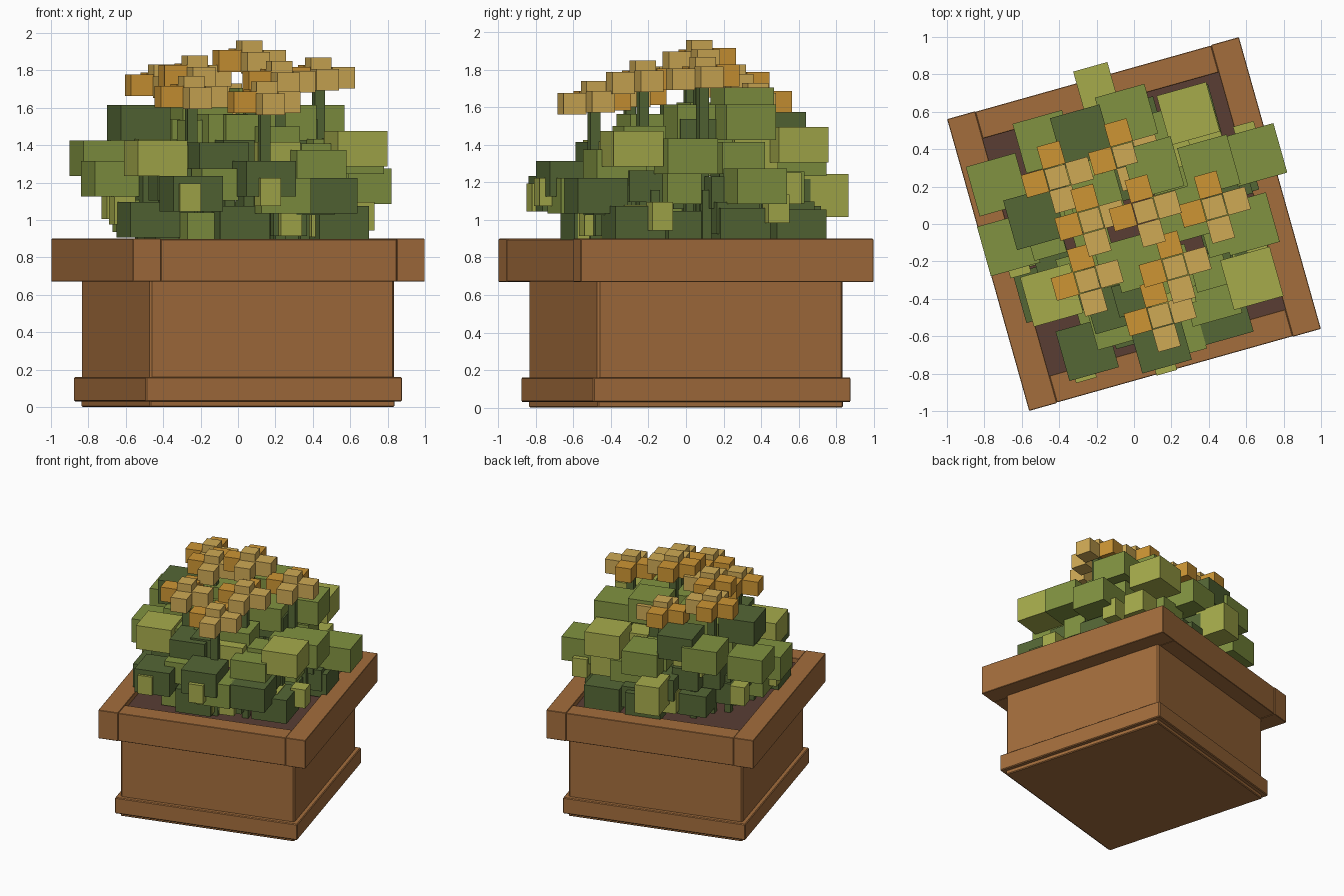
import bpy, bmesh, math, random
from mathutils import Matrix, Vector

cube = bpy.data.objects.get("Cube")
if cube:
    bpy.data.objects.remove(cube, do_unlink=True)

random.seed(4)
TURN = Matrix.Rotation(math.radians(15.7), 4, 'Z')


def material(name, colour):
    m = bpy.data.materials.new(name)
    m.use_nodes = True
    m.diffuse_color = (*colour, 1)
    m.node_tree.nodes["Principled BSDF"].inputs["Base Color"].default_value = (*colour, 1)
    return m


WOOD = material("wood brown", (0.37, 0.155, 0.046))
SOIL = material("soil brown", (0.10, 0.047, 0.034))
DARK = material("dark leaf green", (0.09, 0.135, 0.036))
MID = material("leaf green", (0.22, 0.29, 0.052))
LIGHT = material("light leaf green", (0.38, 0.41, 0.071))
ORANGE = material("petal orange", (0.61, 0.30, 0.034))
YELLOW = material("petal yellow", (0.62, 0.40, 0.09))


def boxes(name, mat, items, bevel=0.0):
    """One object made of boxes: (world centre, size), all turned with the pot."""
    bm = bmesh.new()
    for centre, size in items:
        bmesh.ops.create_cube(bm, size=1, matrix=Matrix.Translation(centre) @ TURN
                              @ Matrix.Diagonal((*size, 1)))
    mesh = bpy.data.meshes.new(name)
    bm.to_mesh(mesh)
    bm.free()
    mesh.materials.append(mat)
    ob = bpy.data.objects.new(name, mesh)
    bpy.context.collection.objects.link(ob)
    if bevel:
        mod = ob.modifiers.new("edge", 'BEVEL')
        mod.width, mod.segments = bevel, 1
    return ob


def slab(name, mat, half, low, high, bevel=0.006):
    boxes(name, mat, [((0, 0, (low + high) / 2), (2 * half, 2 * half, high - low))], bevel)


# Pot
slab("pot_foot", WOOD, 0.68, 0, 0.05)
slab("pot_body", WOOD, 0.68, 0.02, 0.70, 0.012)
slab("base_trim", WOOD, 0.713, 0.03, 0.16)
slab("soil", SOIL, 0.66, 0.69, 0.86, 0)
HALF, BOARD = 0.81, 0.155
for side, label in ((-1, "right"), (1, "left")):
    boxes("rim_board_" + label, WOOD,
          [(TURN @ Vector((side * (HALF - BOARD / 2), 0, 0.785)), (BOARD, 2 * HALF, 0.23))], 0.003)
for side, label in ((-1, "front"), (1, "back")):
    boxes("rim_board_" + label, WOOD,
          [(TURN @ Vector((0, side * (HALF - BOARD / 2), 0.784)),
            (2 * (HALF - BOARD), BOARD - 0.006, 0.226))], 0.003)

# Large outer leaves
LARGE = (0.275, 0.275, 0.19)
large = {
    "light_leaves": (LIGHT, [(0.29, 0.59, 1.40), (-0.44, -0.38, 1.33), (0.63, -0.29, 1.38)]),
    "mid_leaves": (MID, [
        (-0.04, 0.58, 1.33), (-0.48, 0.44, 1.42), (-0.73, 0.21, 1.33), (-0.67, -0.11, 1.22),
        (0.41, -0.38, 1.28), (0.61, 0.0, 1.34), (0.65, 0.37, 1.18), (0.40, 0.31, 1.52),
        (-0.2, 0.12, 1.53), (0.1, 0.3, 1.61), (0.03, -0.2, 1.47), (0.22, -0.57, 1.13),
        (0.25, 0.05, 1.52)]),
    "dark_leaves": (DARK, [
        (-0.53, 0.03, 1.52), (-0.25, -0.67, 1.14), (0.14, -0.63, 1.22), (0.47, -0.48, 1.13),
        (-0.11, -0.42, 1.32), (0.0, -0.5, 0.98), (0.53, -0.28, 0.98), (-0.48, -0.36, 1.0),
        (0.5, 0.28, 0.97), (0.3, 0.58, 0.96), (-0.28, 0.47, 1.48), (-0.05, 0.55, 0.98)]),
}
for name, (mat, spots) in large.items():
    boxes(name, mat, [(p, LARGE) for p in spots])

# Small bright leaves
SMALL = (0.115, 0.115, 0.15)
boxes("small_light_leaves", LIGHT, [(p, SMALL) for p in (
    (-0.27, -0.78, 1.12), (0.16, -0.74, 1.15), (-0.62, -0.22, 1.05), (0.27, -0.5, 0.99),
    (0.66, -0.14, 1.02), (-0.66, 0.25, 1.08), (0.6, 0.48, 1.06))]
    + [((-0.2, 0.72, 1.13), (0.19, 0.25, 0.23))])

# Inner foliage, in rings that narrow upwards
inner = {"inner_dark_leaves": (DARK, []), "inner_mid_leaves": (MID, []),
         "inner_light_leaves": (LIGHT, [])}
names = list(inner)
for height, radius, count, mix in ((0.99, 0.50, 13, (5, 2, 1)), (1.15, 0.53, 14, (3, 4, 1)),
                                   (1.31, 0.43, 11, (2, 5, 1)), (1.45, 0.27, 7, (1, 5, 0))):
    for i in range(count):
        a = math.tau * (i + random.uniform(-0.2, 0.2)) / count
        r = radius + random.uniform(-0.06, 0.06)
        s = random.uniform(0.17, 0.25)
        spot = (r * math.cos(a), r * math.sin(a), height + random.uniform(-0.04, 0.04))
        inner[random.choices(names, mix)[0]][1].append((spot, (s, s, 0.17)))
for name, (mat, items) in inner.items():
    boxes(name, mat, items)

# Flowers: raised centre, two yellow and two orange petals, and a stem
PETAL = (0.125, 0.125, 0.115)
REACH = 0.123
flowers = [(0.14, -0.49, 1.63), (-0.25, -0.30, 1.66), (0.22, -0.23, 1.74), (-0.23, 0.02, 1.77),
           (0.06, 0.07, 1.85), (0.43, 0.09, 1.76), (-0.41, 0.25, 1.72), (-0.05, 0.37, 1.62)]
yellow, orange, stems = [], [], []
for x, y, z in flowers:
    middle = Vector((x, y, z))
    yellow.append((middle + Vector((0, 0, 0.05)), (0.115, 0.115, 0.12)))
    for dx, dy, group, lift in ((1, 0, yellow, 0), (0, -1, yellow, -0.01),
                                (-1, 0, orange, 0), (0, 1, orange, 0.01)):
        group.append((middle + TURN @ Vector((dx * REACH, dy * REACH, lift)), PETAL))
    stems.append(((x, y, (0.84 + z) / 2), (0.055, 0.055, z - 0.84)))
boxes("yellow_petals", YELLOW, yellow)
boxes("orange_petals", ORANGE, orange)

# Short leaf stems rising from the soil
for i in range(12):
    a = math.tau * i / 12 + 0.2
    stems.append(((0.53 * math.cos(a), 0.53 * math.sin(a), 1.0), (0.05, 0.05, 0.32)))
boxes("stems", DARK, stems)
